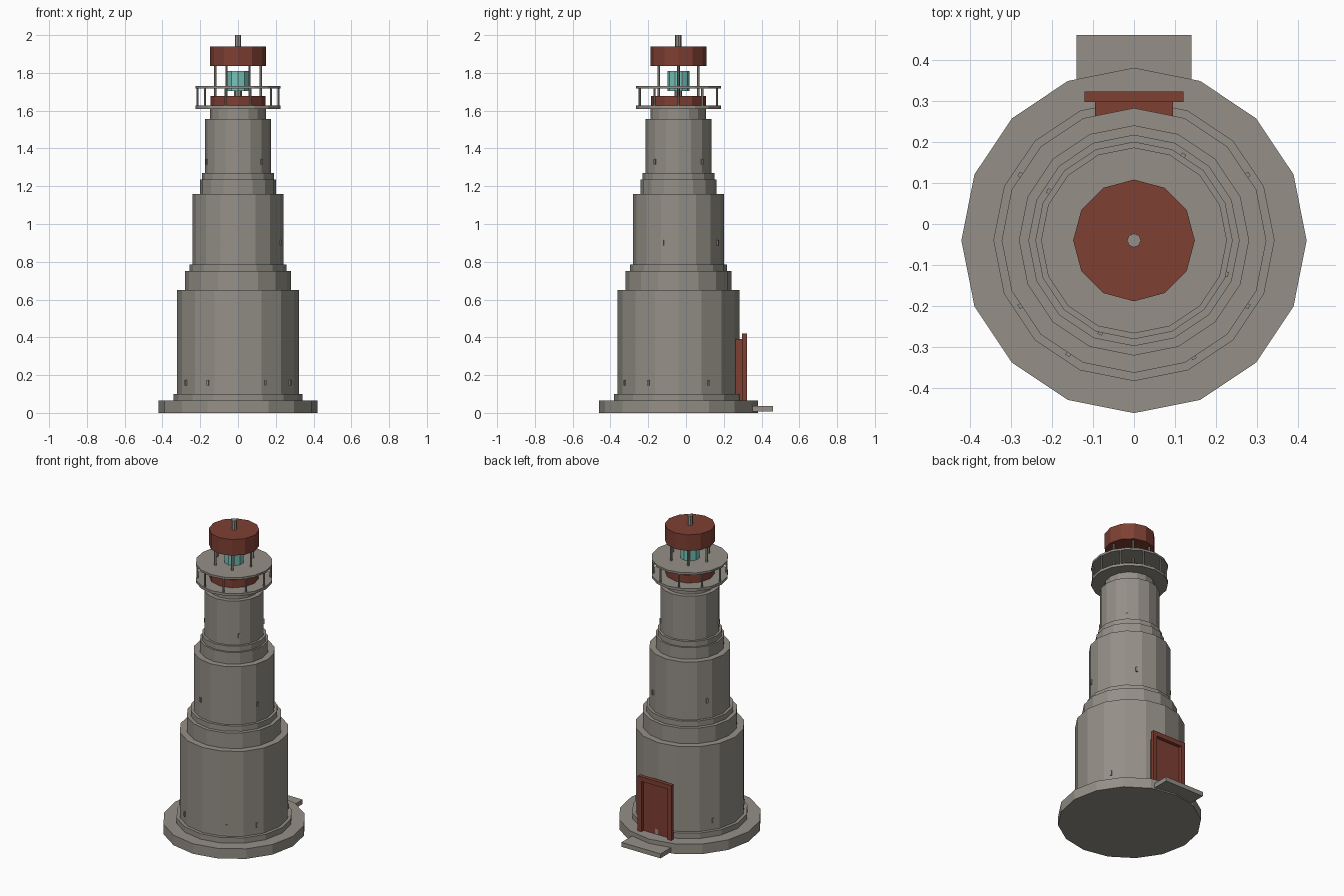
import bpy, math

if "Cube" in bpy.data.objects:
    bpy.data.objects.remove(bpy.data.objects["Cube"])

CY = -0.04  # tower axis


def material(name, rgb):
    m = bpy.data.materials.new(name)
    m.diffuse_color = (*rgb, 1)
    m.use_nodes = True
    m.node_tree.nodes["Principled BSDF"].inputs["Base Color"].default_value = m.diffuse_color
    return m


STONE = material("grey_stone", (0.30, 0.28, 0.245))
RED = material("dark_red", (0.21, 0.05, 0.033))
GLASS = material("teal_glass", (0.19, 0.55, 0.50))


def drum(name, r, z0, z1, mat=STONE, sides=16, x=0, y=CY):
    bpy.ops.mesh.primitive_cylinder_add(vertices=sides, radius=r, depth=z1 - z0,
                                        location=(x, y, (z0 + z1) / 2))
    o = bpy.context.object
    o.name = name
    o.data.materials.append(mat)
    return o


def box(name, x0, x1, y0, y1, z0, z1, mat=STONE):
    bpy.ops.mesh.primitive_cube_add(size=1, location=((x0 + x1) / 2, (y0 + y1) / 2, (z0 + z1) / 2))
    o = bpy.context.object
    o.name = name
    o.scale = (x1 - x0, y1 - y0, z1 - z0)
    o.data.materials.append(mat)
    return o


def ring_of_posts(name, count, dist, r, z0, z1):
    for i in range(count):
        a = 2 * math.pi * i / count
        drum(f"{name}_{i + 1}", r, z0, z1, STONE, 6,
             dist * math.cos(a), CY + dist * math.sin(a))


# Stepped masonry tower
for name, r, z0, z1 in [
    ("foundation", 0.42, 0, 0.065), ("plinth_ring", 0.342, 0.065, 0.10),
    ("lower_tier", 0.322, 0.10, 0.65), ("lower_setback", 0.28, 0.65, 0.75),
    ("middle_collar", 0.257, 0.75, 0.785), ("middle_tier", 0.24, 0.785, 1.16),
    ("middle_setback", 0.202, 1.16, 1.235), ("upper_collar", 0.19, 1.235, 1.27),
    ("upper_tier", 0.175, 1.27, 1.555), ("gallery_neck", 0.147, 1.555, 1.61),
    ("gallery_floor", 0.226, 1.61, 1.627),
]:
    drum(name, r, z0, z1)

# Small stone blocks barely proud of the walls
for r, z, angles in [(0.316, 0.16, (-120, -63, -30, -150, 30, 150)),
                     (0.236, 0.90, (-20, 60, 150, 250)),
                     (0.172, 1.33, (-45, 45, 200))]:
    for a in map(math.radians, angles):
        b = box("wall_block", -0.008, 0.008, -0.006, 0.006, z - 0.015, z + 0.015)
        b.location = (r * math.cos(a), CY + r * math.sin(a), z)
        b.rotation_euler.z = a

# Gallery railing with its covering disc
ring_of_posts("rail_post", 10, 0.215, 0.006, 1.625, 1.72)
drum("rail_disc", 0.226, 1.717, 1.73)

# Lantern
drum("lantern_base", 0.145, 1.627, 1.677, RED, 12)
ring_of_posts("lantern_post", 6, 0.121, 0.007, 1.675, 1.84)
drum("lamp", 0.058, 1.705, 1.81, GLASS, 10)
drum("lamp_stand", 0.02, 1.675, 1.706, STONE, 8)
drum("roof", 0.148, 1.836, 1.94, RED, 12)
drum("finial", 0.017, 1.94, 2.0, STONE, 8)

# Door, frame and doorstep at the back
box("door", -0.095, 0.095, 0.22, 0.30, 0.065, 0.39, RED)
for s in (-1, 1):
    box("door_jamb", min(s * 0.093, s * 0.12), max(s * 0.093, s * 0.12), 0.297, 0.322, 0.065, 0.42, RED)
box("door_lintel", -0.12, 0.12, 0.297, 0.322, 0.39, 0.42, RED)
box("doorstep", -0.14, 0.14, 0.30, 0.46, 0.008, 0.037)
